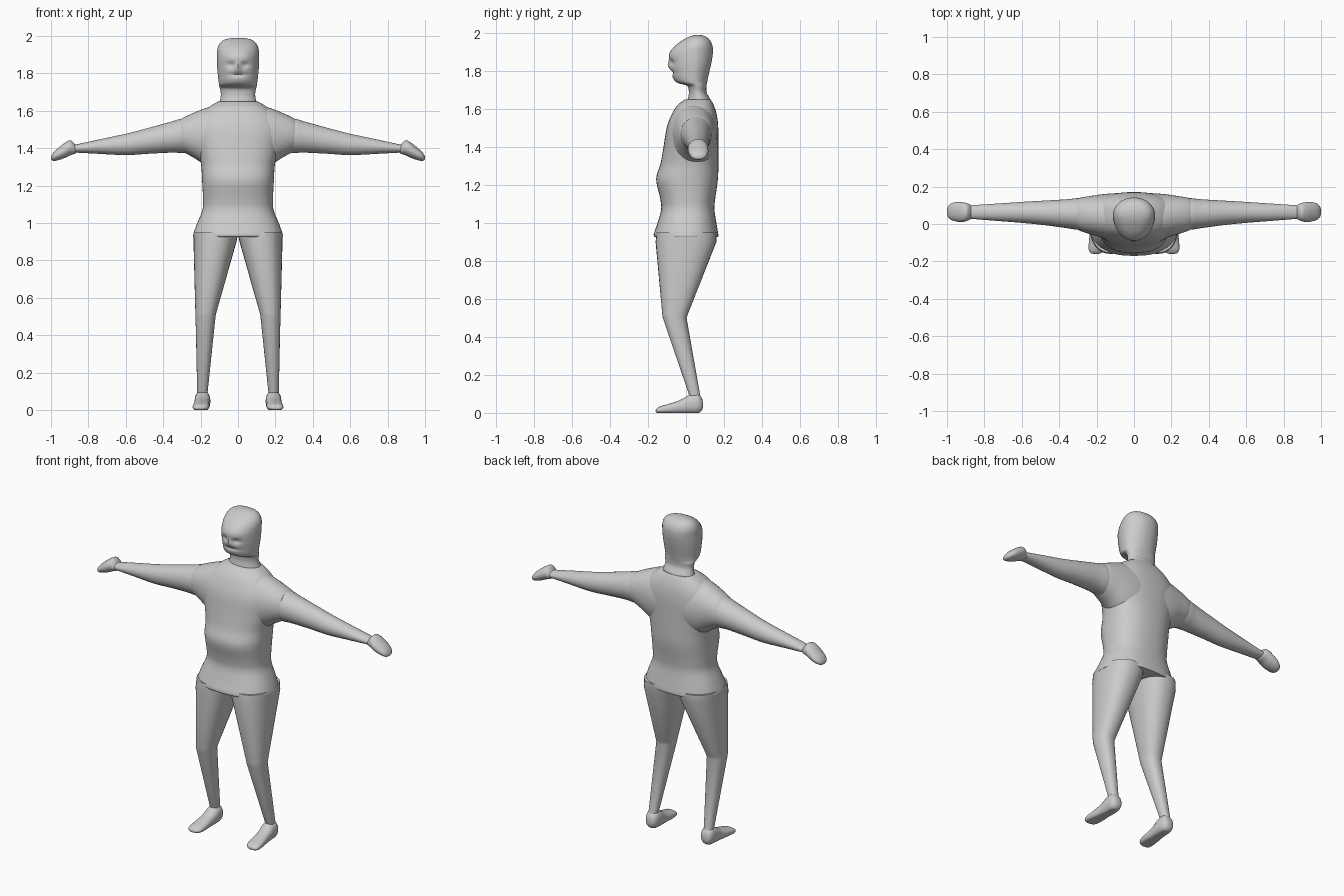
import bpy, bmesh, math
from math import cos, sin, pi, exp

grey = bpy.data.materials.new("plain grey")
grey.diffuse_color = (0.6, 0.6, 0.6, 1)


def spline(stations, steps):
    """Catmull-Rom interpolation through the stations."""
    out = []
    for i in range(len(stations) - 1):
        p = [stations[min(max(i + k, 0), len(stations) - 1)] for k in (-1, 0, 1, 2)]
        for s in range(steps):
            t = s / steps
            out.append([0.5 * (2 * b + (c - a) * t + (2 * a - 5 * b + 4 * c - d) * t * t
                               + (3 * b - a - 3 * c + d) * t ** 3) for a, b, c, d in zip(*p)])
    return out + [list(stations[-1])]


def loft(name, axis, stations, n=40, power=2.0, steps=5, side=1, shape=None, angle=40):
    """Skin over rings; a station is (position, min_a, max_a, min_b, max_b)."""
    rings = spline(stations, steps) if steps else stations
    bm = bmesh.new()
    loops = []
    for t, a0, a1, b0, b1 in rings:
        loop = []
        for k in range(n):
            c, s = cos(2 * pi * k / n), sin(2 * pi * k / n)
            a = (a0 + a1) / 2 + (a1 - a0) / 2 * math.copysign(abs(c) ** (2 / power), c)
            b = (b0 + b1) / 2 + (b1 - b0) / 2 * math.copysign(abs(s) ** (2 / power), s)
            x, y, z = {"x": (t, a, b), "y": (a, t, b), "z": (a, b, t)}[axis]
            if shape:
                x, y, z = shape(x, y, z)
            loop.append(bm.verts.new((x * side, y, z)))
        loops.append(loop)
    for l0, l1 in zip(loops, loops[1:]):
        for k in range(n):
            j = (k + 1) % n
            bm.faces.new((l0[k], l0[j], l1[j], l1[k]))
    bm.faces.new(loops[0])
    bm.faces.new(loops[-1])
    bmesh.ops.recalc_face_normals(bm, faces=bm.faces)
    me = bpy.data.meshes.new(name)
    bm.to_mesh(me)
    bm.free()
    me.materials.append(grey)
    ob = bpy.data.objects.new(name, me)
    bpy.context.collection.objects.link(ob)
    bpy.ops.object.select_all(action="DESELECT")
    ob.select_set(True)
    bpy.context.view_layer.objects.active = ob
    bpy.ops.object.shade_smooth_by_angle(angle=math.radians(angle))
    return ob


def face(x, y, z):
    """Egg-shaped plan with eye sockets, nose, mouth and chin pressed in."""
    front = max(0.0, min(1.0, (0.06 - y) / 0.12))
    x *= 1 - 0.16 * front

    def bump(cx, cz, w, h):
        return front * exp(-((abs(x) - cx) / w) ** 2 - ((z - cz) / h) ** 2)
    y += 0.014 * bump(0.038, 1.845, 0.024, 0.016)
    y -= 0.012 * bump(0, 1.83, 0.014, 0.022)
    y += 0.010 * bump(0, 1.792, 0.045, 0.010)
    return x, y, z


# head and neck
loft("head", "z", [
    (1.62, -.11, .11, .00, .14), (1.655, -.097, .097, .01, .125), (1.69, -.092, .092, .015, .108),
    (1.722, -.098, .098, .005, .108), (1.738, -.104, .104, -.045, .111), (1.76, -.108, .108, -.067, .115),
    (1.80, -.113, .113, -.078, .124), (1.84, -.116, .116, -.086, .133), (1.89, -.116, .116, -.088, .141),
    (1.93, -.112, .112, -.06, .140), (1.96, -.098, .098, -.022, .128), (1.98, -.072, .072, .015, .107),
    (1.989, -.03, .03, .045, .08), (1.99, -.004, .004, .06, .066)], n=64, power=2.15, steps=6, shape=face)

# torso down to the hem
loft("torso", "z", [
    (.925, -.238, .238, -.163, .168), (.94, -.239, .239, -.17, .170), (1.0, -.218, .218, -.150, .160),
    (1.07, -.190, .190, -.131, .150), (1.13, -.187, .187, -.136, .154), (1.23, -.192, .192, -.157, .168),
    (1.31, -.197, .197, -.135, .170), (1.39, -.215, .215, -.120, .170), (1.50, -.235, .235, -.102, .170),
    (1.57, -.205, .205, -.076, .162), (1.62, -.155, .155, -.045, .146), (1.65, -.105, .105, -.005, .130)],
     n=56, power=2.4)

# yoke across the shoulders
half = [(.08, -.085, .165, 1.28, 1.632), (.16, -.075, .16, 1.30, 1.618), (.23, -.056, .15, 1.345, 1.592),
        (.285, -.038, .141, 1.375, 1.567), (.305, -.028, .133, 1.385, 1.555)]
loft("shoulders", "x", [(-s[0],) + s[1:] for s in reversed(half)] + half, power=2.1)

for side, word in ((1, "left"), (-1, "right")):
    # tapering arm
    loft(word + "_arm", "x", [
        (.22, -.025, .135, 1.37, 1.55), (.30, -.03, .138, 1.374, 1.557), (.36, -.022, .132, 1.376, 1.541),
        (.48, -.006, .125, 1.370, 1.508), (.60, .006, .118, 1.363, 1.477), (.75, .018, .108, 1.370, 1.445),
        (.90, .03, .098, 1.378, 1.412)], n=32, side=side)
    # mitten hand, drooping at the tip
    loft(word + "_hand", "x", [
        (.86, .055, .07, 1.385, 1.395), (.868, .03, .098, 1.372, 1.415), (.895, .016, .112, 1.362, 1.442),
        (.925, .010, .117, 1.348, 1.429), (.96, .016, .116, 1.336, 1.402), (.985, .026, .105, 1.332, 1.379),
        (.997, .043, .088, 1.337, 1.360), (1.0, .06, .07, 1.344, 1.352)], n=28, side=side)
    # leg with a bent knee
    loft(word + "_leg", "z", [
        (.09, .163, .218, .018, .075), (.50, .12, .227, -.122, .003), (.52, .116, .228, -.125, .010),
        (.90, .008, .238, -.16, .160), (.95, -.002, .236, -.155, .160)],
         n=32, power=2.3, steps=0, side=side)
    # foot with a flat sole
    loft(word + "_foot", "y", [
        (.09, .18, .20, .035, .05), (.083, .162, .218, .012, .078), (.06, .150, .23, -.004, .103),
        (.02, .148, .232, -.006, .096), (-.03, .152, .234, -.006, .068), (-.09, .152, .241, -.006, .048),
        (-.135, .158, .242, -.004, .035), (-.155, .175, .232, .002, .023), (-.16, .195, .212, .008, .014)],
         n=28, power=2.3, side=side, shape=lambda x, y, z: (x, y, max(z, 0.0)))
